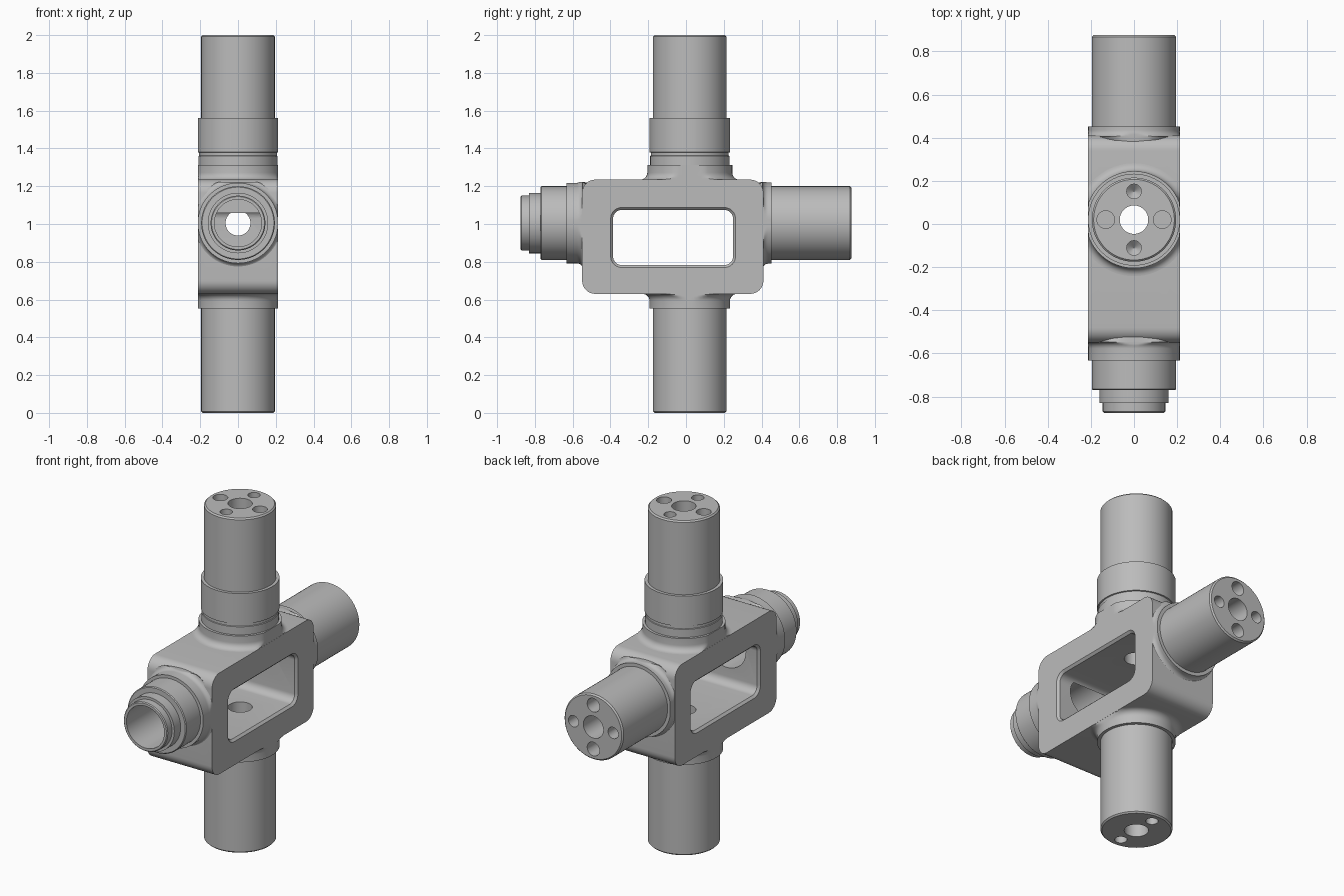
import bpy, bmesh, math
from mathutils import Vector

if "Cube" in bpy.data.objects:
    bpy.data.objects.remove(bpy.data.objects["Cube"])

STEEL = bpy.data.materials.new("grey_steel")
STEEL.use_nodes = True
COLOUR = (0.5, 0.5, 0.5, 1)
STEEL.diffuse_color = COLOUR
STEEL.node_tree.nodes["Principled BSDF"].inputs["Base Color"].default_value = COLOUR

AXIS_Y, AXIS_Z = 0.02, 1.005   # centre of the upright shaft, height of the cross shaft
HALF = 0.213                   # half width of the body
SEG = 72


def skin(name, rings):
    """Closed solid through a row of equal-length point rings."""
    bm = bmesh.new()
    loops = [[bm.verts.new(p) for p in ring] for ring in rings]
    for a, b in zip(loops, loops[1:]):
        for i in range(len(a)):
            j = (i + 1) % len(a)
            bm.faces.new((a[i], a[j], b[j], b[i]))
    bm.faces.new(loops[0])
    bm.faces.new(loops[-1])
    bmesh.ops.recalc_face_normals(bm, faces=bm.faces)
    mesh = bpy.data.meshes.new(name)
    bm.to_mesh(mesh)
    bm.free()
    mesh.materials.append(STEEL)
    obj = bpy.data.objects.new(name, mesh)
    bpy.context.collection.objects.link(obj)
    return obj


def lathe(name, profile, axis, dx=0, dv=0, seg=SEG, top=9):
    """Turn (radius, position) pairs about an axis, trimmed to the body width."""
    rings = []
    for r, t in profile:
        ring = []
        for i in range(seg):
            a = math.tau * i / seg
            x = max(-HALF + 0.0008, min(HALF - 0.0008, dx + r * math.cos(a)))
            v = dv + r * math.sin(a)
            if axis == "Z":
                ring.append((x, AXIS_Y + v, t))
            else:
                ring.append((x, t, min(top, AXIS_Z + v)))
        rings.append(ring)
    return skin(name, rings)


def rounded(x, y0, y1, z0, z1, r, steps=8):
    """Rounded rectangle in the side plane."""
    corners = ((y1 - r, z1 - r), (y0 + r, z1 - r), (y0 + r, z0 + r), (y1 - r, z0 + r))
    return [(x, cy + r * math.cos(a), cz + r * math.sin(a))
            for k, (cy, cz) in enumerate(corners)
            for a in [(k + s / steps) * math.pi / 2 for s in range(steps + 1)]]


def fillet(r, t, size, way, steps=7):
    """Concave flare from the face at t up to radius r; way is the outward sign."""
    return [(r + size * (1 - math.sin(a)), t + way * size * (1 - math.cos(a)))
            for a in [s * math.pi / 2 / steps for s in range(steps + 1)]]


def cut(obj, cutters):
    bpy.context.view_layer.objects.active = obj
    for c in cutters:
        m = obj.modifiers.new("cut", "BOOLEAN")
        m.operation, m.solver, m.object = "DIFFERENCE", "EXACT", c
        bpy.ops.object.modifier_apply(modifier=m.name)


# Body block
body = skin("body_frame", [rounded(x, -0.55, 0.41, 0.63, 1.235, 0.07) for x in (-HALF, HALF)])

# Upright shafts
upper = lathe("upper_shaft", [(0.2, 1.2), (0.262, 1.2)] + fillet(0.225, 1.235, 0.037, 1) + [
    (0.225, 1.312), (0.21, 1.312), (0.21, 1.36), (0.206, 1.362), (0.206, 1.378),
    (HALF, 1.38), (HALF, 1.56), (0.195, 1.56), (0.195, 1.992), (0.187, 2)], "Z")
lower = lathe("lower_shaft", [(0.2, 0.66), (0.25, 0.66)] + fillet(HALF, 0.63, 0.037, -1) + [
    (HALF, 0.552), (0.195, 0.552), (0.195, 0.008), (0.187, 0)], "Z")

# Cross shafts
rear = lathe("rear_shaft", [(0.15, 0.34), (HALF, 0.36)] + fillet(HALF + 0.002, 0.405, 0.03, 1) + [
    (HALF + 0.002, 0.452), (0.195, 0.452), (0.195, 0.867), (0.187, 0.875)], "Y", top=1.222)
front = lathe("front_socket", [(0.15, -0.46), (HALF, -0.5)] + fillet(HALF, -0.547, 0.03, -1) + [
    (HALF, -0.632), (0.195, -0.632), (0.195, -0.765), (0.19, -0.77), (0.16, -0.77),
    (0.16, -0.83), (0.145, -0.83), (0.145, -0.87), (0.14, -0.875)], "Y", top=1.222)

# Window with chamfered rims
window = skin("window_cutter", [
    rounded(x, -0.386 - g, 0.249 + g, 0.783 - g, 1.074 + g, 0.045 + g)
    for x, g in ((-0.233, 0.033), (-0.2, 0), (0.2, 0), (0.233, 0.033))])

# Bores
upright_bore = lathe("upright_bore_cutter", [(0.066, -0.1), (0.066, 2.1)], "Z", seg=48)
rear_bore = lathe("rear_bore_cutter", [(0.066, 0.2), (0.066, 1)], "Y", seg=48)
front_bore = lathe("front_bore_cutter", [(0.125, -1), (0.125, -0.375)], "Y", seg=48)


# Blind holes in the shaft ends, flat or drill-pointed
def end_hole(axis, end, way, dx, dv, r, pointed):
    inner = end - way * 0.1
    profile = [(r, end + way * 0.05), (r, inner)]
    if pointed:
        profile.append((0.001, inner - way * 0.03))
    return lathe("hole_cutter", profile, axis, dx, dv, 24)


OFF = 0.131
upper_holes = [end_hole("Z", 2, 1, s * OFF, 0, 0.041, False) for s in (-1, 1)]
upper_holes += [end_hole("Z", 2, 1, 0, s * OFF, 0.034, True) for s in (-1, 1)]
lower_holes = [end_hole("Z", 0, -1, 0, s * OFF, 0.034, True) for s in (-1, 1)]
rear_holes = [end_hole("Y", 0.875, 1, 0, s * OFF, 0.041, False) for s in (-1, 1)]
rear_holes += [end_hole("Y", 0.875, 1, s * OFF, 0, 0.034, True) for s in (-1, 1)]

cut(body, [window, upright_bore, rear_bore, front_bore])
cut(upper, [upright_bore] + upper_holes)
cut(lower, [upright_bore] + lower_holes)
cut(rear, [rear_bore] + rear_holes)
cut(front, [front_bore])

for c in [o for o in bpy.data.objects if "cutter" in o.name]:
    bpy.data.objects.remove(c)

# Smooth shading with sharp edges kept
bpy.ops.object.select_all(action="DESELECT")
for part in (body, upper, lower, rear, front):
    part.select_set(True)
bpy.context.view_layer.objects.active = body
bpy.ops.object.shade_smooth_by_angle(angle=math.radians(30))
